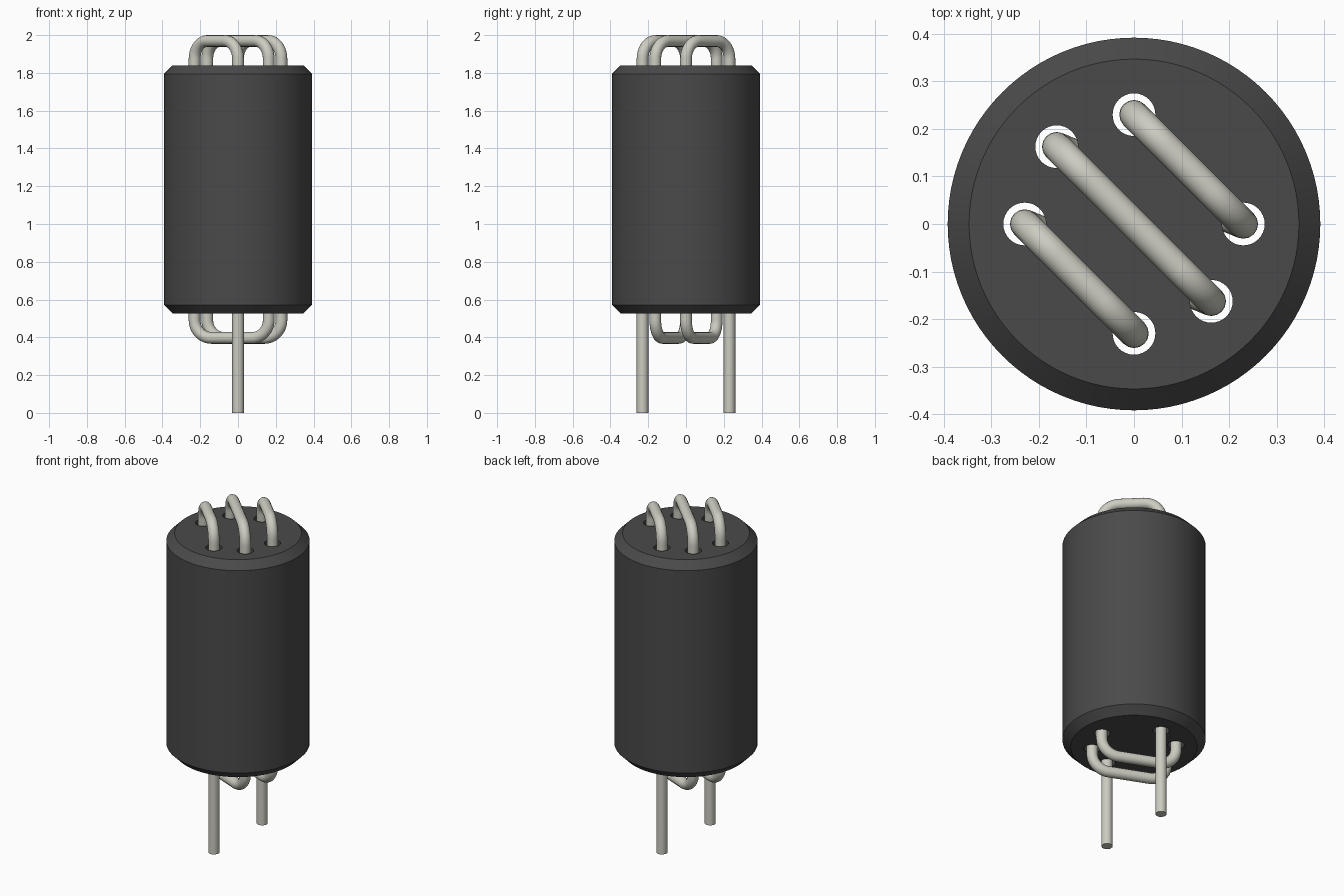
import bpy
import bmesh
import math
from mathutils import Vector, Matrix

cube = bpy.data.objects.get("Cube")
if cube:
    bpy.data.objects.remove(cube, do_unlink=True)

BOTTOM, TOP = 0.527, 1.84        # bead ends
RADIUS, CHAMFER = 0.392, 0.045
HOLE_RING, HOLE_R = 0.23, 0.045
WIRE_R, BEND = 0.031, 0.095
LOOP_TOP, LOOP_LOW = 2 - WIRE_R, 0.397


def material(name, rgb, rough):
    m = bpy.data.materials.new(name)
    m.use_nodes = True
    m.diffuse_color = (*rgb, 1)
    bsdf = m.node_tree.nodes["Principled BSDF"]
    bsdf.inputs["Base Color"].default_value = (*rgb, 1)
    bsdf.inputs["Roughness"].default_value = rough
    return m


def add_mesh(name, bm, mat):
    mesh = bpy.data.meshes.new(name)
    bm.to_mesh(mesh)
    bm.free()
    mesh.materials.append(mat)
    obj = bpy.data.objects.new(name, mesh)
    bpy.context.collection.objects.link(obj)
    return obj


def select_only(obj):
    bpy.ops.object.select_all(action='DESELECT')
    obj.select_set(True)
    bpy.context.view_layer.objects.active = obj


def ring_point(deg):
    a = math.radians(deg)
    return Vector((HOLE_RING * math.cos(a), HOLE_RING * math.sin(a), 0))


dark = material("dark ferrite", (0.068, 0.068, 0.068), 0.6)
metal = material("tinned wire", (0.6, 0.6, 0.53), 0.5)

# Holes in the order in which the wire is threaded through them
holes = [ring_point(d) for d in (90, 0, 135, -45, 180, -90)]
mid = (BOTTOM + TOP) / 2

# Bead: cylinder with chamfered rims
bm = bmesh.new()
bmesh.ops.create_cone(bm, cap_ends=True, segments=96, radius1=RADIUS, radius2=RADIUS,
                      depth=TOP - BOTTOM, matrix=Matrix.Translation((0, 0, mid)))
rims = [e for e in bm.edges if abs(e.verts[0].co.z - e.verts[1].co.z) < 1e-5]
bmesh.ops.bevel(bm, geom=rims, offset=CHAMFER, segments=1, affect='EDGES')
bead = add_mesh("bead_body", bm, dark)

# Drill the six through holes
bm = bmesh.new()
for p in holes:
    bmesh.ops.create_cone(bm, cap_ends=True, segments=32, radius1=HOLE_R, radius2=HOLE_R,
                          depth=2, matrix=Matrix.Translation((p.x, p.y, mid)))
drill = add_mesh("hole_cutter", bm, dark)
drill.hide_render = True
select_only(bead)
cut = bead.modifiers.new("holes", 'BOOLEAN')
cut.operation = 'DIFFERENCE'
cut.solver = 'EXACT'
cut.object = drill
bpy.ops.object.modifier_apply(modifier=cut.name)
bpy.data.objects.remove(drill, do_unlink=True)
bpy.ops.object.shade_smooth_by_angle(angle=math.radians(30))

# Wire route: corner points, alternating top and bottom loops between two pins
up = Vector((0, 0, 1))
corners = [holes[0].copy()]
for i in range(5):
    z = LOOP_TOP if i % 2 == 0 else LOOP_LOW
    corners += [holes[i] + up * z, holes[i + 1] + up * z]
corners.append(holes[-1].copy())

# Round every right-angle corner with an arc
path = [corners[0]]
for a, c, b in zip(corners, corners[1:], corners[2:]):
    u, v = (a - c).normalized(), (b - c).normalized()
    centre = c + (u + v) * BEND
    for k in range(11):
        t = math.pi / 2 * k / 10
        path.append(centre - v * BEND * math.cos(t) - u * BEND * math.sin(t))
path.append(corners[-1])

curve = bpy.data.curves.new("wire", 'CURVE')
curve.dimensions = '3D'
curve.bevel_depth = WIRE_R
curve.bevel_resolution = 6
curve.use_fill_caps = True
spline = curve.splines.new('POLY')
spline.points.add(len(path) - 1)
for point, co in zip(spline.points, path):
    point.co = (*co, 1)
curve.materials.append(metal)
wire = bpy.data.objects.new("threaded_wire", curve)
bpy.context.collection.objects.link(wire)
select_only(wire)
bpy.ops.object.convert(target='MESH')
bpy.ops.object.shade_smooth_by_angle(angle=math.radians(40))
